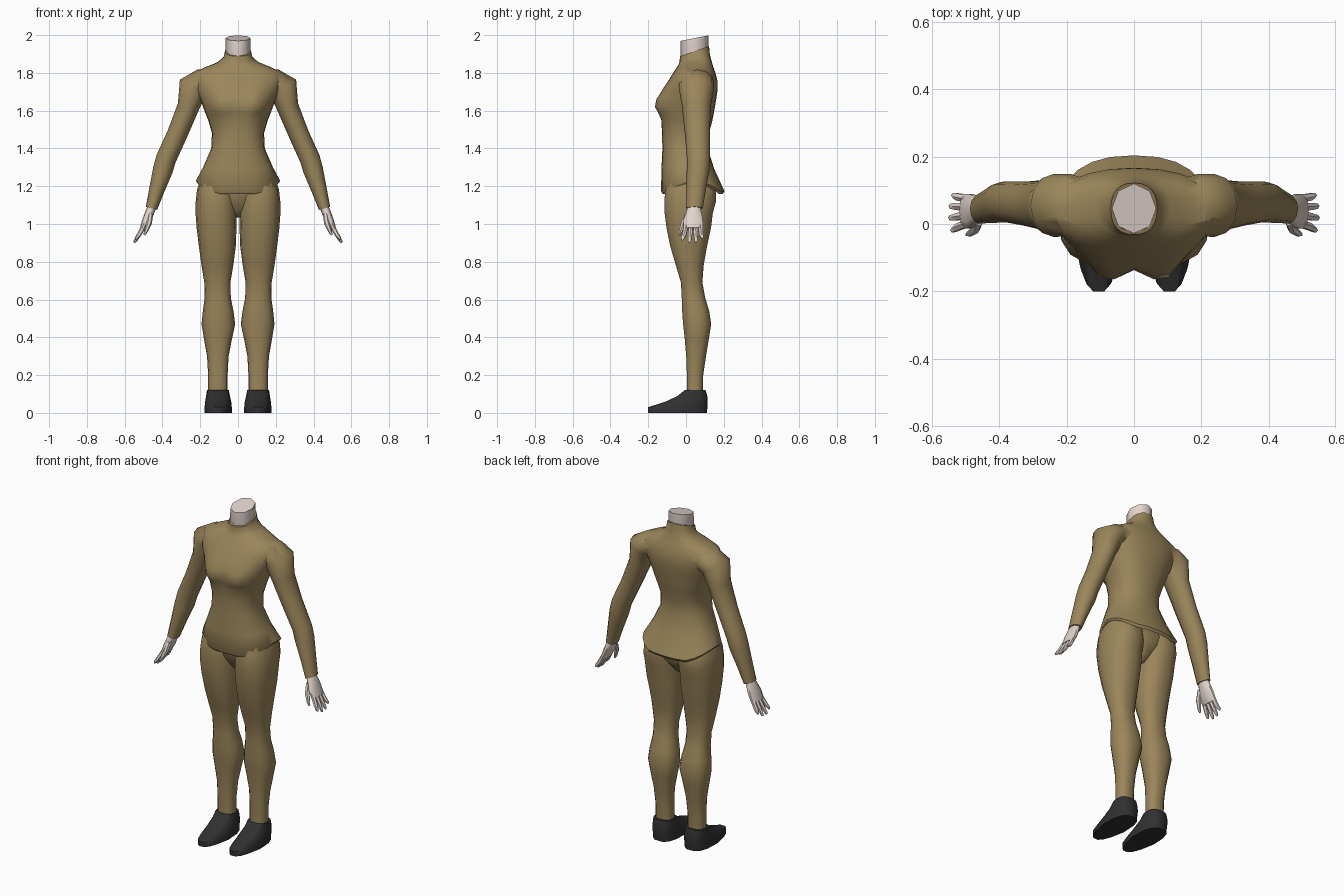
import bpy, bmesh, math
from mathutils import Vector


def material(name, rgb):
    m = bpy.data.materials.new(name)
    m.diffuse_color = (*rgb, 1)
    return m


CLOTH = material("khaki cloth", (0.33, 0.24, 0.105))
SKIN = material("pale skin", (0.76, 0.66, 0.61))
BOOT = material("black leather", (0.03, 0.03, 0.03))


def spow(v, e):
    return math.copysign(abs(v) ** e, v)


def loft(name, rings, mat):
    """Skin a closed body through rings of points."""
    bm = bmesh.new()
    loops = [[bm.verts.new(p) for p in r] for r in rings]
    n = len(loops[0])
    for a, b in zip(loops, loops[1:]):
        for i in range(n):
            j = (i + 1) % n
            bm.faces.new((a[i], a[j], b[j], b[i]))
    bm.faces.new(loops[0])
    bm.faces.new(loops[-1])
    bmesh.ops.recalc_face_normals(bm, faces=bm.faces)
    me = bpy.data.meshes.new(name)
    bm.to_mesh(me)
    bm.free()
    me.materials.append(mat)
    ob = bpy.data.objects.new(name, me)
    bpy.context.collection.objects.link(ob)
    return ob


def flat_ring(z, x0, x1, y0, y1, n=12, tilt=0, drop=0, e=0.85, taper=0):
    """Level oval between x and y limits; tilt leans it, drop lowers front and back."""
    cx, cy, rx, ry = (x0 + x1) / 2, (y0 + y1) / 2, (x1 - x0) / 2, (y1 - y0) / 2
    pts = []
    for i in range(n):
        a = 2 * math.pi * i / n
        c, s = spow(math.cos(a), e), spow(math.sin(a), e)
        w = rx * (1 - taper * max(0, -s))
        pts.append(Vector((cx + w * c, cy + ry * s, z + tilt * ry * s - drop * min(1, 1.3 * s * s))))
    return pts


def tube(name, path, mat, sx, n=10):
    """Limb along (x, y, z, radius, y radius), rings square to the path."""
    rings = []
    for k, (x, y, z, r, ry) in enumerate(path):
        p, q = path[max(k - 1, 0)], path[min(k + 1, len(path) - 1)]
        d = Vector((q[0] - p[0], 0, q[2] - p[2])).normalized()
        u = Vector((-d.z, 0, d.x))
        ring = []
        for i in range(n):
            a = 2 * math.pi * i / n
            v = Vector((x, y, z)) + u * r * math.cos(a) + Vector((0, ry * math.sin(a), 0))
            ring.append((v.x * sx, v.y, v.z))
        rings.append(ring)
    return loft(name, rings, mat)


# Fitted top: z, half width, front y, back y, tilt, hem drop
TORSO = [
    (1.27, 0.150, -0.08, 0.10, 0, 0),
    (1.218, 0.216, -0.122, 0.194, 0, 0.06),
    (1.228, 0.224, -0.132, 0.204, 0, 0.055),
    (1.30, 0.185, -0.130, 0.150, 0, 0.01),
    (1.40, 0.142, -0.125, 0.115, 0, 0),
    (1.48, 0.138, -0.127, 0.122, 0, 0),
    (1.55, 0.158, -0.130, 0.140, 0, 0),
    (1.585, 0.172, -0.132, 0.147, 0, 0),
    (1.62, 0.185, -0.133, 0.153, 0, 0),
    (1.66, 0.200, -0.130, 0.160, 0, 0),
    (1.71, 0.222, -0.118, 0.167, 0, 0),
    (1.76, 0.240, -0.092, 0.166, 0, 0),
    (1.80, 0.235, -0.068, 0.156, 0, 0),
    (1.83, 0.175, -0.048, 0.145, 0, 0),
    (1.855, 0.110, -0.038, 0.135, 0.1, 0),
    (1.88, 0.077, -0.034, 0.126, 0.25, 0),
    (1.915, 0.069, -0.032, 0.122, 0.35, 0),
]
rings = [flat_ring(z, -w, w, yf, yb, 24, t, d) for z, w, yf, yb, t, d in TORSO]
for ring in rings:
    for p in ring:                      # bust
        if p.y < 0:
            dz = (p.z - 1.625) / (0.05 if p.z < 1.625 else 0.075)
            dx = (abs(p.x) - 0.085) / 0.055
            p.y -= 0.045 * math.exp(-dz * dz - dx * dx)
torso = loft("fitted_top", rings, CLOTH)

# Neck
loft("neck", [flat_ring(z, -w, w, yf, yb, 8, t, 0, 1) for z, w, yf, yb, t in
              [(1.86, 0.06, -0.02, 0.11, 0.2), (1.92, 0.066, -0.03, 0.12, 0.3),
               (1.984, 0.066, -0.028, 0.12, 0.2)]], SKIN)

# Pelvis between the thighs
loft("pelvis", [flat_ring(z, -w, w, yf, yb, 14) for z, w, yf, yb in
                [(1.26, 0.16, -0.09, 0.11), (1.18, 0.18, -0.098, 0.15), (1.12, 0.12, -0.085, 0.145),
                 (1.07, 0.055, -0.06, 0.11), (1.035, 0.025, -0.03, 0.08)]], CLOTH)

# Trouser leg: z, inner x, outer x, front y, back y
LEG = [(1.25, 0.02, 0.195, -0.09, 0.12), (1.18, 0.012, 0.217, -0.112, 0.160),
       (1.12, 0.008, 0.224, -0.118, 0.162), (1.06, 0.006, 0.225, -0.116, 0.145),
       (0.98, 0.008, 0.219, -0.106, 0.135), (0.88, 0.012, 0.207, -0.085, 0.113),
       (0.78, 0.025, 0.193, -0.055, 0.095), (0.69, 0.040, 0.178, -0.028, 0.088),
       (0.61, 0.038, 0.176, -0.024, 0.103), (0.54, 0.024, 0.186, -0.022, 0.124),
       (0.47, 0.015, 0.193, -0.017, 0.135), (0.39, 0.032, 0.180, -0.008, 0.122),
       (0.30, 0.050, 0.164, 0.000, 0.107), (0.20, 0.055, 0.158, 0.004, 0.092),
       (0.10, 0.055, 0.158, 0.004, 0.090)]

# Shoe: z, inner x, outer x, front y, back y, toe taper
SHOE = [(0.0, 0.033, 0.177, -0.203, 0.114, 0.35), (0.03, 0.033, 0.177, -0.203, 0.116, 0.35),
        (0.06, 0.036, 0.174, -0.110, 0.117, 0.2), (0.09, 0.043, 0.169, -0.045, 0.114, 0.1),
        (0.122, 0.049, 0.164, -0.006, 0.104, 0)]

# Sleeve: x, y, z, radius, y radius
SLEEVE = [(0.13, 0.060, 1.765, 0.050, 0.070), (0.19, 0.057, 1.750, 0.072, 0.092),
          (0.238, 0.055, 1.725, 0.080, 0.094), (0.263, 0.055, 1.620, 0.058, 0.076),
          (0.322, 0.060, 1.475, 0.054, 0.066), (0.381, 0.066, 1.345, 0.054, 0.061),
          (0.398, 0.064, 1.285, 0.053, 0.060), (0.430, 0.054, 1.180, 0.041, 0.051),
          (0.458, 0.045, 1.083, 0.031, 0.044)]

PALM = [(0.448, 0.045, 1.110, 0.022, 0.034), (0.464, 0.042, 1.070, 0.024, 0.040),
        (0.482, 0.038, 1.025, 0.023, 0.053), (0.505, 0.038, 0.975, 0.015, 0.054)]
THUMB = [(0.462, 0.010, 1.055, 0.014, 0.016), (0.470, -0.014, 1.005, 0.014, 0.014),
         (0.488, -0.028, 0.960, 0.010, 0.010), (0.497, -0.031, 0.942, 0.005, 0.005)]

sleeves = []
for side, sx in (("left", 1), ("right", -1)):
    def flip(ring):
        return [(p.x * sx, p.y, p.z) for p in ring]
    loft(side + "_trouser_leg", [flip(flat_ring(*r, n=14)) for r in LEG], CLOTH)
    loft(side + "_shoe", [flip(flat_ring(*r[:5], n=14, e=0.7, taper=r[5])) for r in SHOE], BOOT)
    sleeves.append(tube(side + "_sleeve", SLEEVE, CLOTH, sx, 12))
    tube(side + "_palm", PALM, SKIN, sx, 10)
    tube(side + "_thumb", THUMB, SKIN, sx, 6)
    # Fingers: start y, tip y, tip z
    for k, (y, yt, zt) in enumerate([(0.000, -0.018, 0.915), (0.026, 0.018, 0.900),
                                     (0.051, 0.053, 0.903), (0.076, 0.085, 0.922)]):
        tube(f"{side}_finger_{k + 1}",
             [(0.499, y, 0.988, 0.013, 0.013), (0.524, (y + yt) / 2, 0.943, 0.012, 0.0125),
              (0.545 - (zt - 0.9) * 0.4, yt, zt + 0.008, 0.008, 0.009),
              (0.549 - (zt - 0.9) * 0.4, yt, zt, 0.004, 0.004)], SKIN, sx, 6)

# Merge the sleeves into the top so the shoulders shade as one surface
bpy.context.view_layer.objects.active = torso
for s in sleeves:
    mod = torso.modifiers.new("join", 'BOOLEAN')
    mod.operation, mod.solver, mod.object = 'UNION', 'EXACT', s
    bpy.ops.object.modifier_apply(modifier=mod.name)
    bpy.data.objects.remove(s)

bpy.ops.object.select_all(action='SELECT')
bpy.ops.object.shade_smooth_by_angle(angle=math.radians(55))
